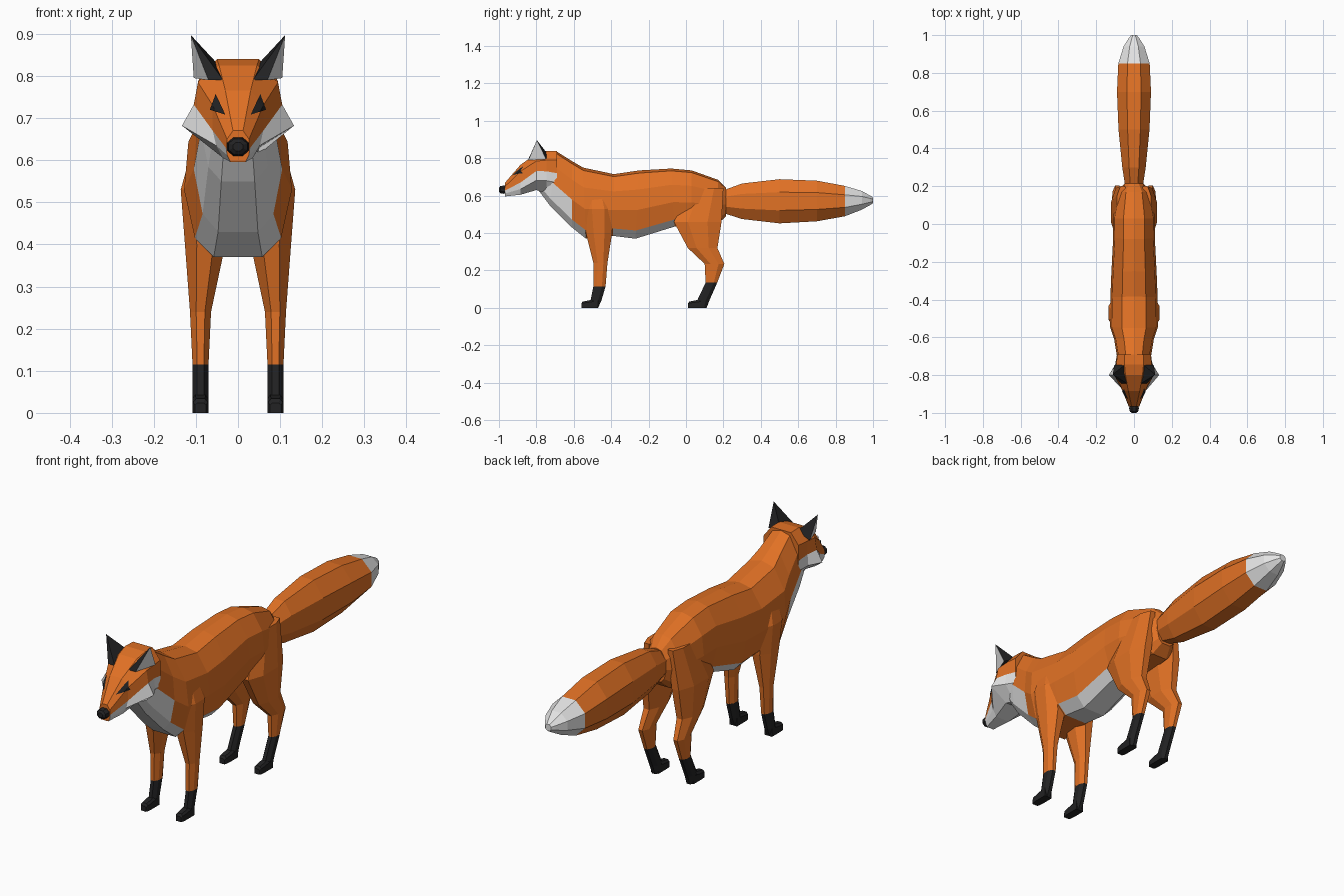
import bpy, bmesh, math
from mathutils import Vector
from mathutils.bvhtree import BVHTree

if "Cube" in bpy.data.objects:
    bpy.data.objects.remove(bpy.data.objects["Cube"])


def material(name, rgb):
    m = bpy.data.materials.new(name)
    m.diffuse_color = (*rgb, 1)
    m.use_nodes = True
    m.node_tree.nodes["Principled BSDF"].inputs["Base Color"].default_value = m.diffuse_color
    return m


MATS = [material("orange fur", (0.75, 0.165, 0.018)),
        material("white fur", (0.78, 0.78, 0.78)),
        material("black fur", (0.016, 0.016, 0.017))]
ORANGE, WHITE, BLACK = 0, 1, 2


def finish(name, bm, solid=True):
    if solid:
        bmesh.ops.recalc_face_normals(bm, faces=bm.faces)
    mesh = bpy.data.meshes.new(name)
    bm.to_mesh(mesh)
    bm.free()
    for m in MATS:
        mesh.materials.append(m)
    ob = bpy.data.objects.new(name, mesh)
    bpy.context.collection.objects.link(ob)
    return ob


def loft(name, rings, colour):
    """Skin closed rings; colour(ring, side, centre) picks each face's colour."""
    bm = bmesh.new()
    vs = [[bm.verts.new(p) for p in r] for r in rings]
    n = len(rings[0])
    for i in range(len(vs) - 1):
        for j in range(n):
            k = (j + 1) % n
            f = bm.faces.new((vs[i][j], vs[i][k], vs[i + 1][k], vs[i + 1][j]))
            f.material_index = colour(i, j, f.calc_center_median())
    for i, r in ((0, vs[0]), (len(vs) - 2, vs[-1])):
        f = bm.faces.new(r)
        f.material_index = colour(i, 3, f.calc_center_median())
    return finish(name, bm)


def octagon(i, n=8):
    a = 2 * math.pi * (i + 0.5) / n
    return math.cos(a) / math.cos(math.pi / n), math.sin(a) / math.cos(math.pi / n)


# Torso and neck: top (y, z), bottom (y, z), half width
SECTION = [(0, 0), (0.45, 0), (0.8, 0.12), (1, 0.42), (0.92, 0.72), (0.5, 0.96), (0, 1)]
TORSO = [(0.215, 0.64, 0.215, 0.49, 0.05), (0.17, 0.685, 0.17, 0.45, 0.085),
         (0.03, 0.735, 0.03, 0.44, 0.112), (-0.08, 0.745, -0.06, 0.435, 0.11),
         (-0.25, 0.735, -0.27, 0.37, 0.12), (-0.385, 0.715, -0.39, 0.385, 0.125),
         (-0.55, 0.75, -0.535, 0.37, 0.128), (-0.61, 0.785, -0.61, 0.43, 0.105),
         (-0.69, 0.835, -0.73, 0.55, 0.088), (-0.74, 0.838, -0.79, 0.63, 0.075)]


def torso_ring(yt, zt, yb, zb, w):
    half = [(x * w, yb + (yt - yb) * t, zb + (zt - zb) * t) for x, t in SECTION]
    return half + [(-x, y, z) for x, y, z in half[5:0:-1]]


def torso_colour(i, j, c):
    band = min(j, 11 - j)
    if i >= 6:                                   # chest and throat
        return WHITE if band < (3 if i > 6 else 2) else ORANGE
    return WHITE if band < 2 and i in (3, 4) else ORANGE


loft("torso", [torso_ring(*r) for r in TORSO], torso_colour)

# Head: y, then jaw, cheek, temple, brow and crown as (x, z)
HEAD = [(-0.69, (.04, .60), (.085, .67), (.09, .72), (.088, .79), (.05, .838)),
        (-0.745, (.045, .61), (.10, .68), (.096, .73), (.094, .79), (.05, .84)),
        (-0.80, (.05, .63), (.133, .682), (.105, .732), (.095, .785), (.045, .825)),
        (-0.885, (.035, .605), (.052, .635), (.06, .67), (.06, .73), (.03, .765)),
        (-0.967, (.018, .596), (.026, .612), (.028, .628), (.026, .65), (.012, .67))]
rings = []
for y, *pts in HEAD:
    rings.append([(x, y, z) for x, z in pts] + [(-x, y, z) for x, z in reversed(pts)])
head = loft("head", rings, lambda i, j, c: WHITE if j in (0, 1, 7, 8, 9) else ORANGE)

# Nose
loft("nose", [[(octagon(k)[0] * r, y, 0.632 + octagon(k)[1] * r * 0.85) for k in range(8)]
              for y, r in ((-0.955, 0.022), (-0.975, 0.026), (-0.993, 0.022), (-1.0, 0.012))],
     lambda i, j, c: BLACK)

# Tail: y, bottom, top, half width
TAIL = [(0.19, 0.51, 0.625, 0.045), (0.30, 0.475, 0.665, 0.062), (0.50, 0.452, 0.688, 0.082),
        (0.70, 0.463, 0.68, 0.09), (0.85, 0.49, 0.652, 0.083), (0.94, 0.525, 0.625, 0.055),
        (0.985, 0.55, 0.60, 0.027), (1.0, 0.56, 0.59, 0.015)]
loft("tail", [[(octagon(k)[0] * w, y, (b + t) / 2 + octagon(k)[1] * (t - b) / 2)
               for k in range(8)] for y, b, t, w in TAIL],
     lambda i, j, c: WHITE if c.y > 0.85 else ORANGE)

# Legs: z, front y, back y, inner x, outer x
FRONT_LEG = [(0.64, -0.53, -0.43, 0.05, 0.105), (0.53, -0.55, -0.39, 0.05, 0.136),
             (0.40, -0.535, -0.395, 0.03, 0.126), (0.24, -0.495, -0.42, 0.064, 0.114),
             (0.115, -0.495, -0.43, 0.07, 0.108), (0.04, -0.51, -0.452, 0.07, 0.108),
             (0.0, -0.51, -0.47, 0.07, 0.107)]
BACK_LEG = [(0.64, 0.03, 0.20, 0.03, 0.09), (0.46, -0.065, 0.19, 0.035, 0.122),
            (0.32, 0.01, 0.168, 0.05, 0.118), (0.235, 0.10, 0.205, 0.065, 0.113),
            (0.135, 0.105, 0.167, 0.07, 0.108), (0.04, 0.06, 0.125, 0.07, 0.108),
            (0.0, 0.06, 0.11, 0.07, 0.107)]


def leg_ring(s, z, y0, y1, x0, x1):
    return [(s * ((x0 + x1) / 2 + max(-1, min(1, u)) * (x1 - x0) / 2),
             (y0 + y1) / 2 + max(-1, min(1, v)) * (y1 - y0) / 2, z)
            for u, v in map(octagon, range(8))]


def leg(name, s, spec, toe):
    loft(name + "_leg", [leg_ring(s, *r) for r in spec],
         lambda i, j, c: BLACK if c.z < 0.12 else ORANGE)
    # Paw reaching forward from the ankle: y, height, half width
    paw = []
    for y, h, w in ((toe + 0.09, 0.05, 0.019), (toe + 0.03, 0.038, 0.019),
                    (toe + 0.008, 0.034, 0.017), (toe, 0.024, 0.013)):
        paw.append([(s * 0.089 + x * w, y, z) for x, z in
                    ((-1, 0), (1, 0), (1, h * 0.75), (0.6, h), (-0.6, h), (-1, h * 0.75))])
    loft(name + "_paw", paw, lambda i, j, c: BLACK)


# Ears: black outside, pale opening turned to the side
def ear(name, s):
    bm = bmesh.new()
    tip, front, rim, outer, inner = [bm.verts.new((s * x, y, z)) for x, y, z in (
        (.112, -.797, .897), (.035, -.845, .79), (.07, -.843, .79),
        (.105, -.748, .795), (.045, -.742, .825))]
    for verts, col in (((tip, front, inner), BLACK), ((tip, inner, outer), BLACK),
                       ((tip, outer, rim), WHITE), ((tip, rim, front), BLACK),
                       ((front, rim, outer, inner), BLACK)):
        bm.faces.new(verts).material_index = col
    finish(name, bm)


# Eyes: thin triangular plates laid on the face
tree = BVHTree.FromPolygons([v.co for v in head.data.vertices],
                            [tuple(p.vertices) for p in head.data.polygons])


def eye(name, s):
    corners = [Vector((s * x, -2, z)) for x, z in ((.03, .708), (.067, .72), (.053, .757))]
    n, grid, bm = 8, {}, bmesh.new()
    for i in range(n + 1):
        for j in range(n + 1 - i):
            p = (corners[0] * (n - i - j) + corners[1] * i + corners[2] * j) / n
            hit, normal, _, _ = tree.ray_cast(p, Vector((0, 1, 0)))
            if hit is None:
                hit, normal = Vector((p.x, -0.87, p.z)), Vector((0, -1, 0))
            grid[i, j] = bm.verts.new(hit + Vector((0, -0.005, 0)))
    for i in range(n):
        for j in range(n - i):
            tris = [((i, j), (i + 1, j), (i, j + 1))]
            if i + j < n - 1:
                tris.append(((i + 1, j), (i + 1, j + 1), (i, j + 1)))
            for t in tris:
                f = bm.faces.new([grid[k] for k in (t if s > 0 else t[::-1])])
                f.material_index = BLACK
    finish(name, bm, solid=False)


for side, s in (("right", 1), ("left", -1)):
    leg("front_" + side, s, FRONT_LEG, -0.56)
    leg("back_" + side, s, BACK_LEG, 0.01)
    ear("ear_" + side, s)
    eye("eye_" + side, s)
